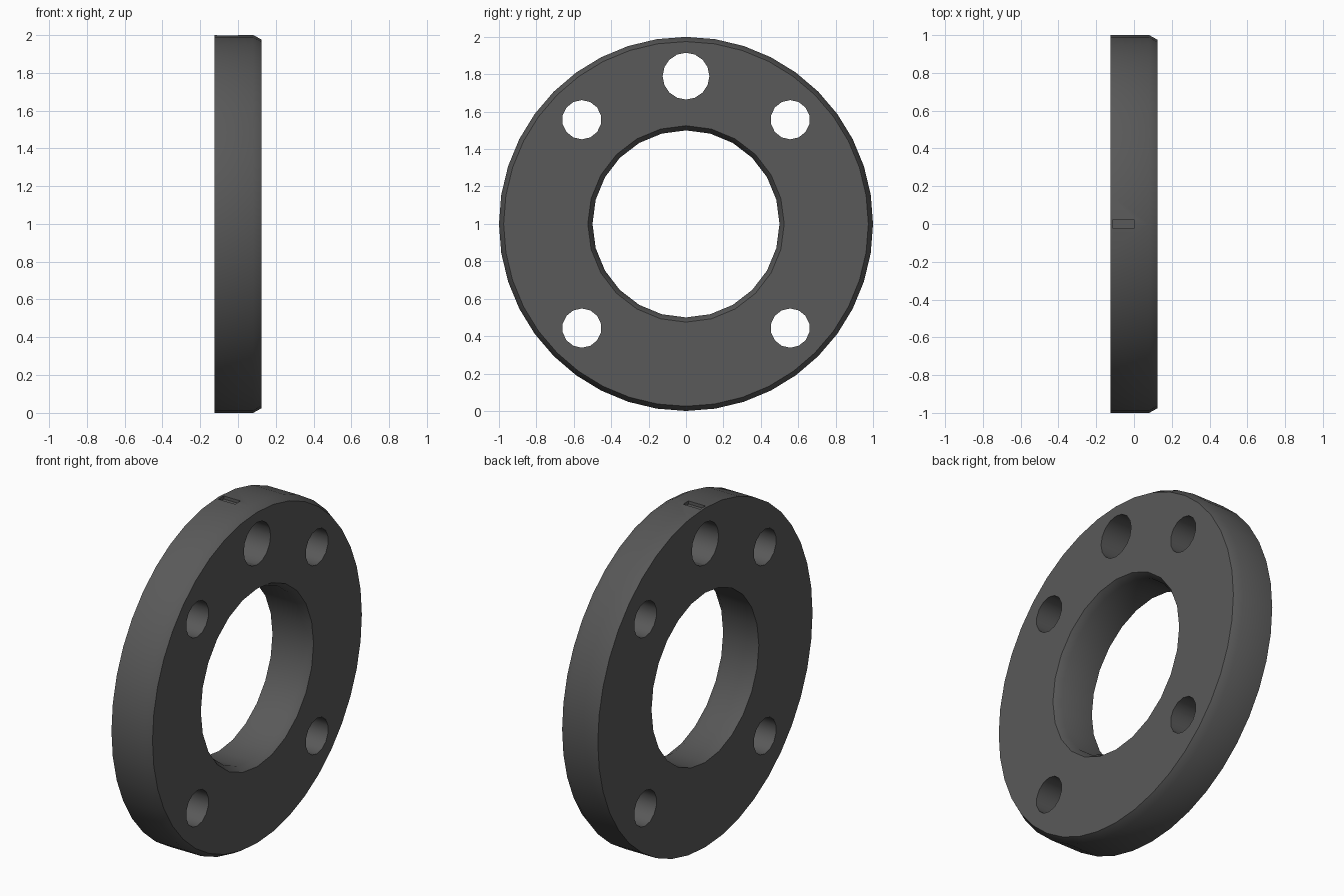
import bpy, bmesh, math

if "Cube" in bpy.data.objects:
    bpy.data.objects.remove(bpy.data.objects["Cube"])


def lathe(name, rings, sides, y=0.0, z=1.0):
    """Closed solid turned about the x axis from (x, radius) rings."""
    bm = bmesh.new()
    loops = []
    for x, r in rings:
        loops.append([bm.verts.new((x, y + r * math.sin(2 * math.pi * i / sides),
                                    z + r * math.cos(2 * math.pi * i / sides)))
                      for i in range(sides)])
    for a, b in zip(loops, loops[1:]):
        for i in range(sides):
            j = (i + 1) % sides
            bm.faces.new((a[i], a[j], b[j], b[i]))
    bm.faces.new(loops[0])
    bm.faces.new(loops[-1])
    bmesh.ops.recalc_face_normals(bm, faces=bm.faces)
    mesh = bpy.data.meshes.new(name)
    bm.to_mesh(mesh)
    bm.free()
    ob = bpy.data.objects.new(name, mesh)
    bpy.context.collection.objects.link(ob)
    return ob


# Flange disc with a chamfered outer edge on the +x side
flange = lathe("flange_ring", [(-0.125, 1), (0.08, 1), (0.125, 0.975)], 40)

# Central bore with a chamfer on the +x side
cutters = [lathe("bore_cutter", [(-0.2, 0.5), (0.085, 0.5), (0.125, 0.525), (0.2, 0.525)], 24)]

# Larger top hole and four bolt holes
cutters.append(lathe("top_hole_cutter", [(-0.2, 0.125), (0.2, 0.125)], 16, 0, 1.79))
for sy in (-1, 1):
    for sz in (-1, 1):
        cutters.append(lathe("bolt_hole_cutter", [(-0.2, 0.105), (0.2, 0.105)], 14,
                             sy * 0.557, 1 + sz * 0.557))

# Shallow rectangular recess on the top of the rim
bpy.ops.mesh.primitive_cube_add(size=1, location=(-0.055, 0, 2.03))
slot = bpy.context.object
slot.name = "slot_cutter"
slot.scale = (0.11, 0.05, 0.1)
cutters.append(slot)

# Cut every opening, then discard the cutters
bpy.ops.object.select_all(action='DESELECT')
bpy.context.view_layer.objects.active = flange
flange.select_set(True)
for c in cutters:
    c.hide_render = True
    mod = flange.modifiers.new(c.name, 'BOOLEAN')
    mod.operation = 'DIFFERENCE'
    mod.solver = 'EXACT'
    mod.object = c
    bpy.ops.object.modifier_apply(modifier=mod.name)
for c in cutters:
    bpy.data.objects.remove(c)
bpy.ops.object.shade_smooth_by_angle(angle=math.radians(35))

# Dark grey finish
mat = bpy.data.materials.new("dark_grey")
mat.diffuse_color = (0.1, 0.1, 0.1, 1)
mat.use_nodes = True
mat.node_tree.nodes["Principled BSDF"].inputs["Base Color"].default_value = mat.diffuse_color
flange.data.materials.clear()
flange.data.materials.append(mat)
